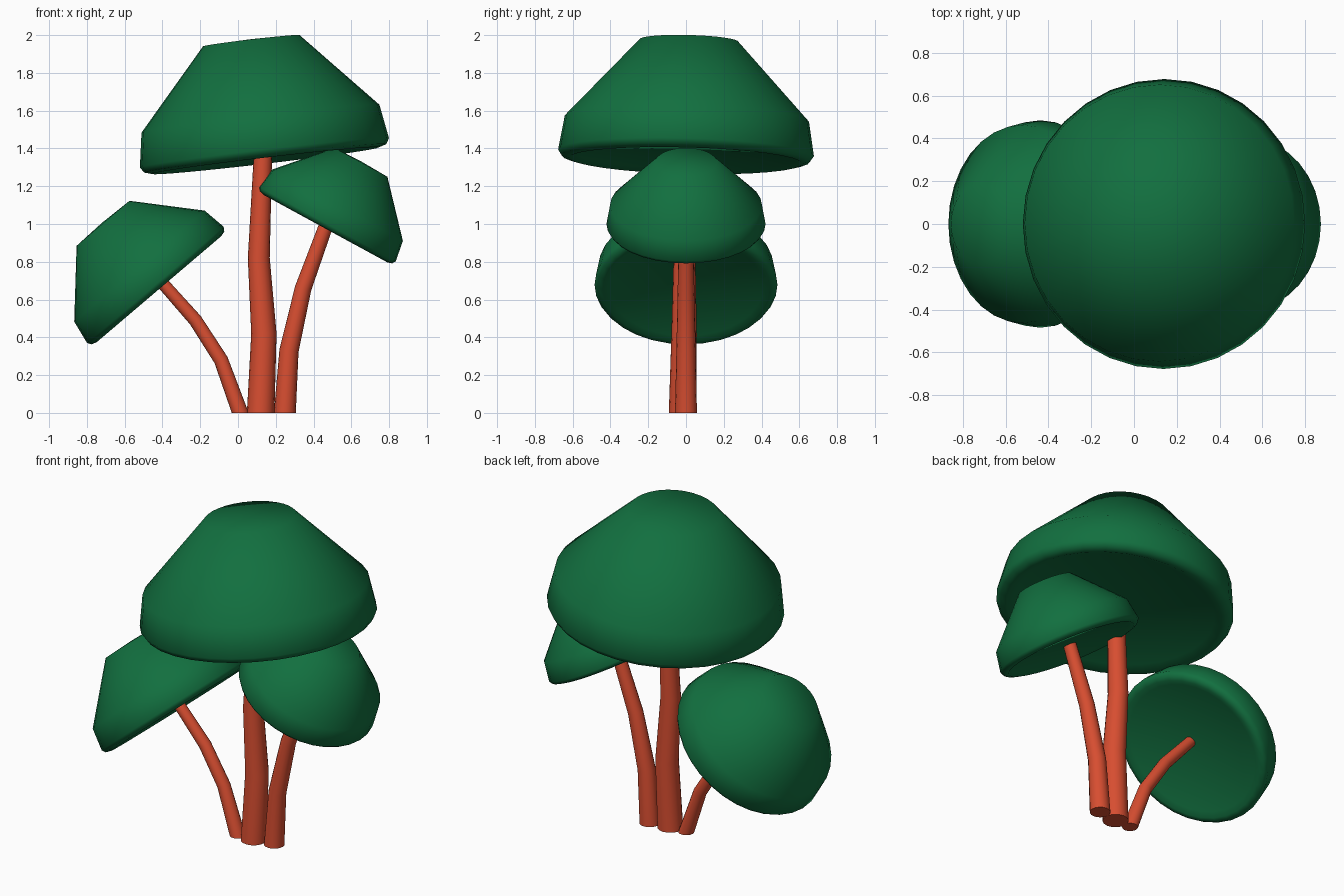
import bpy, bmesh, math
from mathutils import Vector, Euler

if "Cube" in bpy.data.objects:
    bpy.data.objects.remove(bpy.data.objects["Cube"])


def material(name, color):
    m = bpy.data.materials.new(name)
    m.diffuse_color = color
    m.use_nodes = True
    m.node_tree.nodes["Principled BSDF"].inputs["Base Color"].default_value = m.diffuse_color
    return m


GREEN = material("cap_green", (0.006, 0.16, 0.05, 1))
RED = material("stem_red", (0.68, 0.075, 0.03, 1))


def finish(bm, name, mat):
    bmesh.ops.recalc_face_normals(bm, faces=bm.faces[:])
    mesh = bpy.data.meshes.new(name)
    bm.to_mesh(mesh)
    bm.free()
    ob = bpy.data.objects.new(name, mesh)
    bpy.context.collection.objects.link(ob)
    mesh.materials.append(mat)
    return ob


def bridge(bm, a, b):
    n = len(a)
    for i in range(n):
        j = (i + 1) % n
        bm.faces.new((a[i], a[j], b[j], b[i])).smooth = True


def fan(bm, ring, centre):
    tip = bm.verts.new(centre)
    for i in range(len(ring)):
        bm.faces.new((ring[i], ring[(i + 1) % len(ring)], tip)).smooth = True


# Cap profile (radius, height), origin at the centre of the widest ring
PROFILE = [(0.56, -0.022), (0.604, -0.042), (0.645, -0.03), (0.664, 0.0),
           (0.634, 0.182), (0.257, 0.598)]


def cap(name, centre, size, tilt, roll=0, sides=32):
    bm = bmesh.new()
    rings = []
    for r, z in PROFILE:
        rings.append([bm.verts.new((r * math.cos(a), 1.02 * r * math.sin(a), z))
                      for a in (2 * math.pi * i / sides for i in range(sides))])
    for a, b in zip(rings, rings[1:]):
        bridge(bm, a, b)
    fan(bm, rings[0], (0, 0, 0.0))      # shallow hollow underside
    fan(bm, rings[-1], (0, 0, 0.606))   # nearly flat crown
    ob = finish(bm, name, GREEN)
    ob.location = centre
    ob.scale = (size,) * 3
    ob.rotation_euler = Euler((math.radians(roll), math.radians(tilt), 0))


# Stem: tapered tube through (x, y, z, radius), foot cut level with the ground
def stem(name, path, sides=16):
    bm = bmesh.new()
    pts = [Vector(p[:3]) for p in path]
    rings = []
    for k, p in enumerate(pts):
        if k == 0:
            t = Vector((0, 0, 1))
        else:
            t = (pts[min(k + 1, len(pts) - 1)] - pts[k - 1]).normalized()
        v = Vector((0, 1, 0))
        u = v.cross(t).normalized()
        v = t.cross(u)
        rings.append([bm.verts.new(p + path[k][3] * (u * math.cos(a) + v * math.sin(a)))
                      for a in (2 * math.pi * i / sides for i in range(sides))])
    for a, b in zip(rings, rings[1:]):
        bridge(bm, a, b)
    bm.faces.new(rings[0])
    bm.faces.new(rings[-1])
    finish(bm, name, RED)


# Three mushrooms
cap("large_cap", (0.14, 0, 1.377), 1.0, -6.7, -1.5)
cap("left_cap", (-0.4375, 0, 0.678), 0.715, -40.4)
cap("right_cap", (0.4725, 0, 1.0), 0.622, 28.6)

stem("large_stem", [(0.12, -0.018, 0, 0.073), (0.137, -0.01, 0.42, 0.067),
                    (0.11, -0.008, 0.82, 0.058), (0.133, 0, 1.39, 0.048)])
stem("left_stem", [(0.012, -0.02, 0, 0.045), (-0.09, -0.01, 0.28, 0.038),
                   (-0.225, 0, 0.49, 0.036), (-0.42, 0, 0.71, 0.032)])
stem("right_stem", [(0.248, 0, 0, 0.058), (0.27, 0, 0.33, 0.051),
                    (0.345, 0, 0.66, 0.044), (0.48, 0, 1.03, 0.037)])
